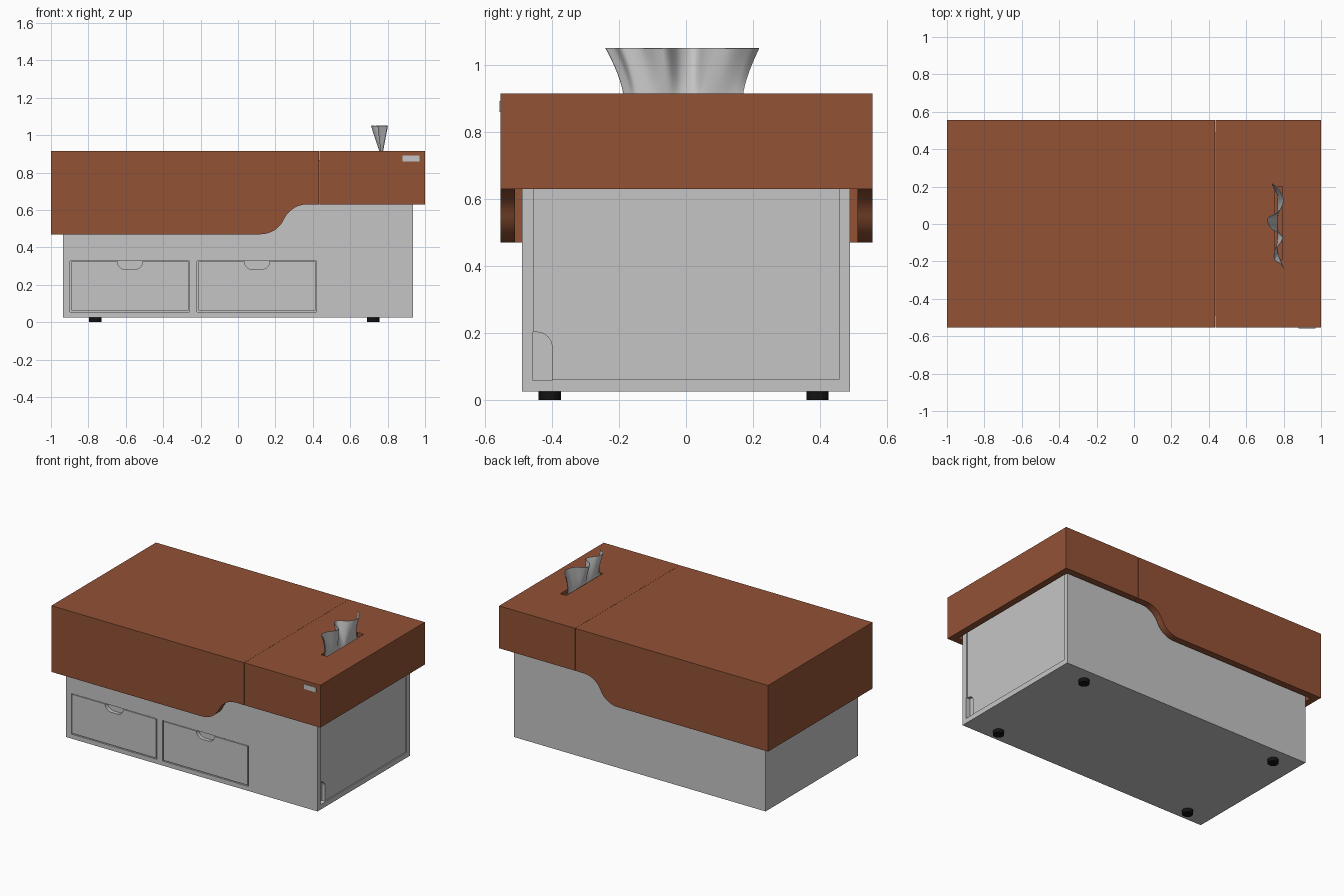
import bpy, bmesh, math
from mathutils import Vector

if "Cube" in bpy.data.objects:
    bpy.data.objects.remove(bpy.data.objects["Cube"])


def material(name, rgb):
    m = bpy.data.materials.new(name)
    m.diffuse_color = (*rgb, 1)
    m.use_nodes = True
    m.node_tree.nodes["Principled BSDF"].inputs["Base Color"].default_value = m.diffuse_color
    return m


BROWN = material("brown_wood", (0.29, 0.085, 0.036))
GREY = material("light_grey", (0.56, 0.56, 0.56))
BLACK = material("black_rubber", (0.006, 0.006, 0.006))


def finish(bm, name, mat):
    bmesh.ops.recalc_face_normals(bm, faces=bm.faces)
    me = bpy.data.meshes.new(name)
    bm.to_mesh(me)
    bm.free()
    ob = bpy.data.objects.new(name, me)
    bpy.context.collection.objects.link(ob)
    me.materials.append(mat)
    return ob


def prism(name, pts, axis, lo, hi, mat):
    """Extrude a 2D outline along x (pts are y,z) or y (pts are x,z)."""
    bm = bmesh.new()
    to3 = (lambda p: (lo, p[0], p[1])) if axis == 'x' else (lambda p: (p[0], lo, p[1]))
    face = bm.faces.new([bm.verts.new(to3(p)) for p in pts])
    ext = bmesh.ops.extrude_face_region(bm, geom=[face])
    d = Vector((hi - lo, 0, 0)) if axis == 'x' else Vector((0, hi - lo, 0))
    bmesh.ops.translate(bm, vec=d, verts=[v for v in ext["geom"] if isinstance(v, bmesh.types.BMVert)])
    return finish(bm, name, mat)


def box(name, x, y, z, mat):
    return prism(name, [(x[0], z[0]), (x[1], z[0]), (x[1], z[1]), (x[0], z[1])], 'y', y[0], y[1], mat)


def smooth(ob, angle=30):
    bpy.ops.object.select_all(action='DESELECT')
    ob.select_set(True)
    bpy.context.view_layer.objects.active = ob
    bpy.ops.object.shade_smooth_by_angle(angle=math.radians(angle))


def cut(ob, cutter):
    mod = ob.modifiers.new("cut", 'BOOLEAN')
    mod.operation, mod.solver, mod.object = 'DIFFERENCE', 'EXACT', cutter
    bpy.context.view_layer.objects.active = ob
    bpy.ops.object.modifier_apply(modifier=mod.name)
    bpy.data.objects.remove(cutter)


def arc(cx, cz, r, a0, a1, n=10):
    return [(cx + r * math.cos(math.radians(a0 + (a1 - a0) * i / n)),
             cz + r * math.sin(math.radians(a0 + (a1 - a0) * i / n))) for i in range(n + 1)]


# Cabinet body
body = box("cabinet_body", (-0.935, 0.935), (-0.49, 0.49), (0.025, 0.868), GREY)

# Drawer outlines (grooves) and half-round finger pulls
FRONT, G = -0.49, 0.007
for x0, x1 in ((-0.897, -0.258), (-0.218, 0.421)):
    z0, z1 = 0.055, 0.328
    for xs, zs in (((x0, x0 + G), (z0, z1)), ((x1 - G, x1), (z0, z1)),
                   ((x0, x1), (z0, z0 + G)), ((x0, x1), (z1 - 0.004, z1))):
        cut(body, box("groove", xs, (FRONT - 0.02, FRONT + 0.012), zs, GREY))
    c, w, r = (x0 + x1) / 2, 0.068, 0.047
    pull = arc(c - w + r, 0.328, r, 180, 270) + arc(c + w - r, 0.328, r, 270, 360)
    cut(body, prism("pull", pull, 'y', FRONT - 0.02, FRONT + 0.025, GREY))

# Recessed end panel with a rounded grip in its lower front corner
cut(body, box("panel", (0.927, 0.96), (-0.455, 0.457), (0.06, 0.84), GREY))
grip = [(-0.457, 0.058), (-0.4, 0.058)] + arc(-0.445, 0.157, 0.045, 0, 90) + [(-0.457, 0.202)]
cut(body, prism("grip", grip, 'x', 0.905, 0.96, GREY))
smooth(body)

# Overhanging wooden cover with an S-curved lower edge, hollow inside
R, T = 0.138, 65
s, c = R * math.sin(math.radians(T)), R * (1 - math.cos(math.radians(T)))
k = 0.16 / (2 * c)
xa = 0.12
curve = arc(xa, 0.47 + R * k, R * k, 270, 270 + T, 12)
curve += arc(xa + 2 * s * k, 0.63 - R * k, R * k, 90 + T, 90, 12)[1:]
outline = [(-1, 0.47)] + curve + [(1, 0.63), (1, 0.915), (-1, 0.915)]
cover = prism("wooden_cover", outline, 'y', -0.554, 0.557, BROWN)
cut(cover, box("hollow", (-0.955, 0.955), (-0.51, 0.512), (0.3, 0.87), BROWN))
cut(cover, box("slot", (0.75, 0.795), (-0.19, 0.2), (0.89, 1.0), BROWN))
cut(cover, box("seam", (0.4335, 0.4345), (-0.7, 0.7), (0.3, 1.0), BROWN))
smooth(cover)

# Small plate on the cover front
box("front_plate", (0.88, 0.97), (-0.5575, -0.553), (0.86, 0.892), GREY)

# Round feet
for i, x in enumerate((-0.7625, 0.7225)):
    for j, y in enumerate((-0.407, 0.393)):
        bm = bmesh.new()
        bmesh.ops.create_cone(bm, cap_ends=True, segments=32, radius1=0.033, radius2=0.033, depth=0.026)
        bmesh.ops.translate(bm, vec=(x, y, 0.013), verts=bm.verts)
        smooth(finish(bm, f"foot_{i}{j}", BLACK))

# Wavy paper sheet rising out of the slot: top-edge control points (y, x)
top = [(-0.24, 0.80), (-0.215, 0.785), (-0.19, 0.75), (-0.14, 0.755), (-0.09, 0.79), (-0.06, 0.79),
       (-0.02, 0.73), (0.03, 0.715), (0.07, 0.775), (0.13, 0.80), (0.19, 0.77), (0.218, 0.737)]


def spline(t):
    i = min(int(t), len(top) - 2)
    f = t - i
    p0, p1, p2, p3 = (Vector(top[max(0, min(len(top) - 1, i + q))]) for q in (-1, 0, 1, 2))
    return 0.5 * (2 * p1 + (p2 - p0) * f + (2 * p0 - 5 * p1 + 4 * p2 - p3) * f * f
                  + (3 * p1 - p0 - 3 * p2 + p3) * f ** 3)


bm = bmesh.new()
NU, NV = 88, 10
rows = []
for j in range(NV + 1):
    v = j / NV
    row = []
    for i in range(NU + 1):
        p = spline((len(top) - 1) * i / NU)
        y = p.x * (0.77 + 0.23 * v ** 1.6)
        x = 0.768 + (p.y - 0.768) * (0.06 + 0.94 * v)
        row.append(bm.verts.new((x, y, 0.891 + 0.159 * v)))
    rows.append(row)
for j in range(NV):
    for i in range(NU):
        bm.faces.new((rows[j][i], rows[j][i + 1], rows[j + 1][i + 1], rows[j + 1][i]))
sheet = finish(bm, "paper_sheet", GREY)
mod = sheet.modifiers.new("thickness", 'SOLIDIFY')
mod.thickness, mod.offset = 0.003, 0
bpy.context.view_layer.objects.active = sheet
bpy.ops.object.modifier_apply(modifier=mod.name)
smooth(sheet, 50)
